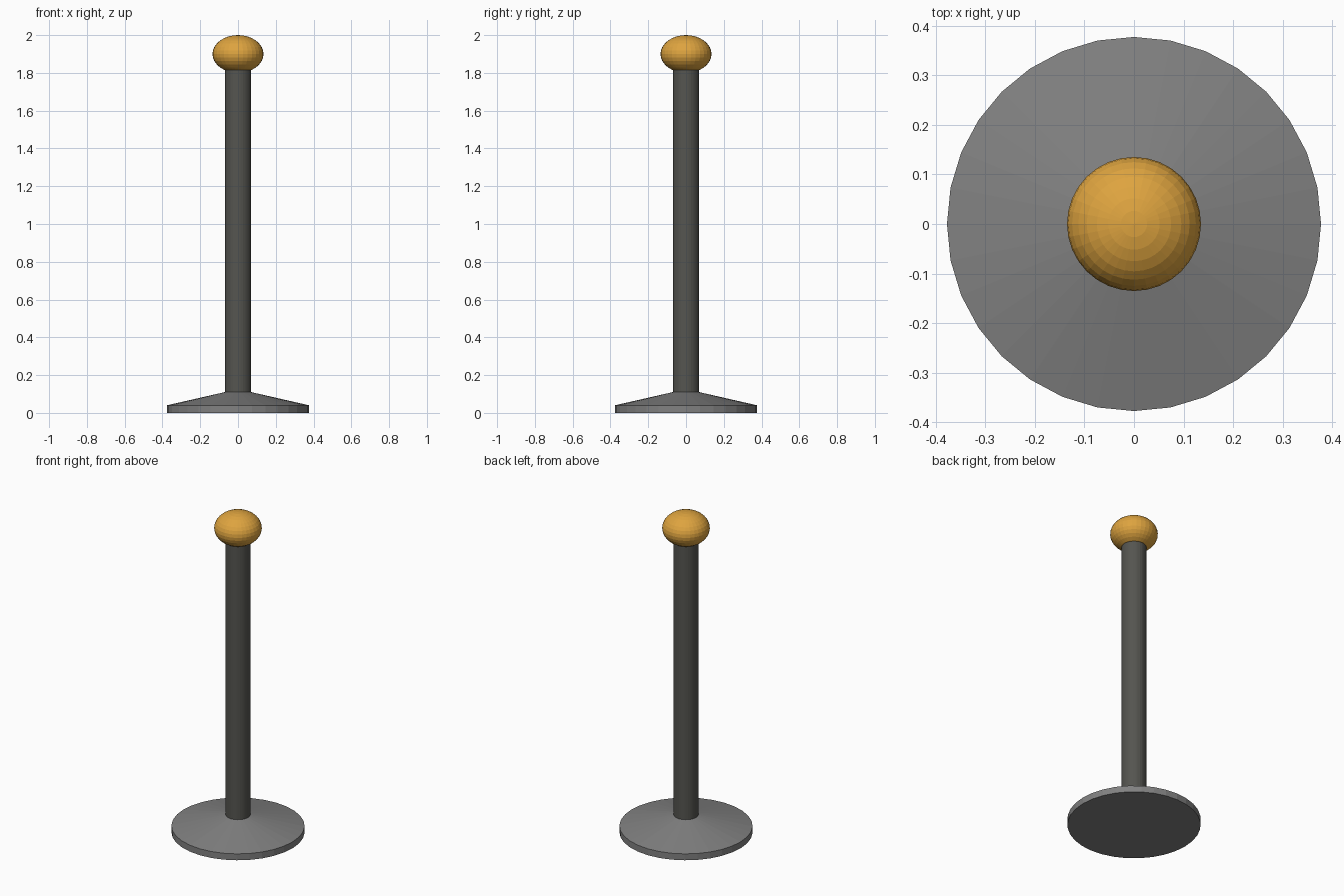
import bpy
import math

if "Cube" in bpy.data.objects:
    bpy.data.objects.remove(bpy.data.objects["Cube"])

SIDES = 32


def lathe(name, profile):
    """Closed flat-shaded solid of revolution from (radius, z) pairs, bottom to top."""
    verts, faces = [], []
    for r, z in profile:
        for i in range(SIDES):
            a = 2 * math.pi * i / SIDES
            verts.append((r * math.cos(a), r * math.sin(a), z))
    for k in range(len(profile) - 1):
        for i in range(SIDES):
            j = (i + 1) % SIDES
            lo, hi = k * SIDES, (k + 1) * SIDES
            faces.append((lo + i, lo + j, hi + j, hi + i))
    faces.append(tuple(reversed(range(SIDES))))
    top = (len(profile) - 1) * SIDES
    faces.append(tuple(range(top, top + SIDES)))
    mesh = bpy.data.meshes.new(name)
    mesh.from_pydata(verts, [], faces)
    obj = bpy.data.objects.new(name, mesh)
    bpy.context.collection.objects.link(obj)
    return obj


def colour(obj, name, rgb):
    mat = bpy.data.materials.new(name)
    mat.diffuse_color = (*rgb, 1)
    mat.use_nodes = True
    mat.node_tree.nodes["Principled BSDF"].inputs["Base Color"].default_value = mat.diffuse_color
    obj.data.materials.append(mat)


# Weighted foot: short rim with a shallow cone
base = lathe("base", [(0.377, 0), (0.377, 0.04), (0.07, 0.11)])
colour(base, "base_grey", (0.22, 0.22, 0.22))

# Upright post, running from the foot into the knob
post = lathe("post", [(0.07, 0.10), (0.07, 1.84)])
colour(post, "dark_post", (0.09, 0.09, 0.08))

# Flattened ball on top
bpy.ops.mesh.primitive_uv_sphere_add(segments=SIDES, ring_count=16, radius=1,
                                     location=(0, 0, 1.9))
knob = bpy.context.object
knob.name = "knob"
knob.scale = (0.135, 0.135, 0.1)
colour(knob, "gold", (0.73, 0.37, 0.05))
